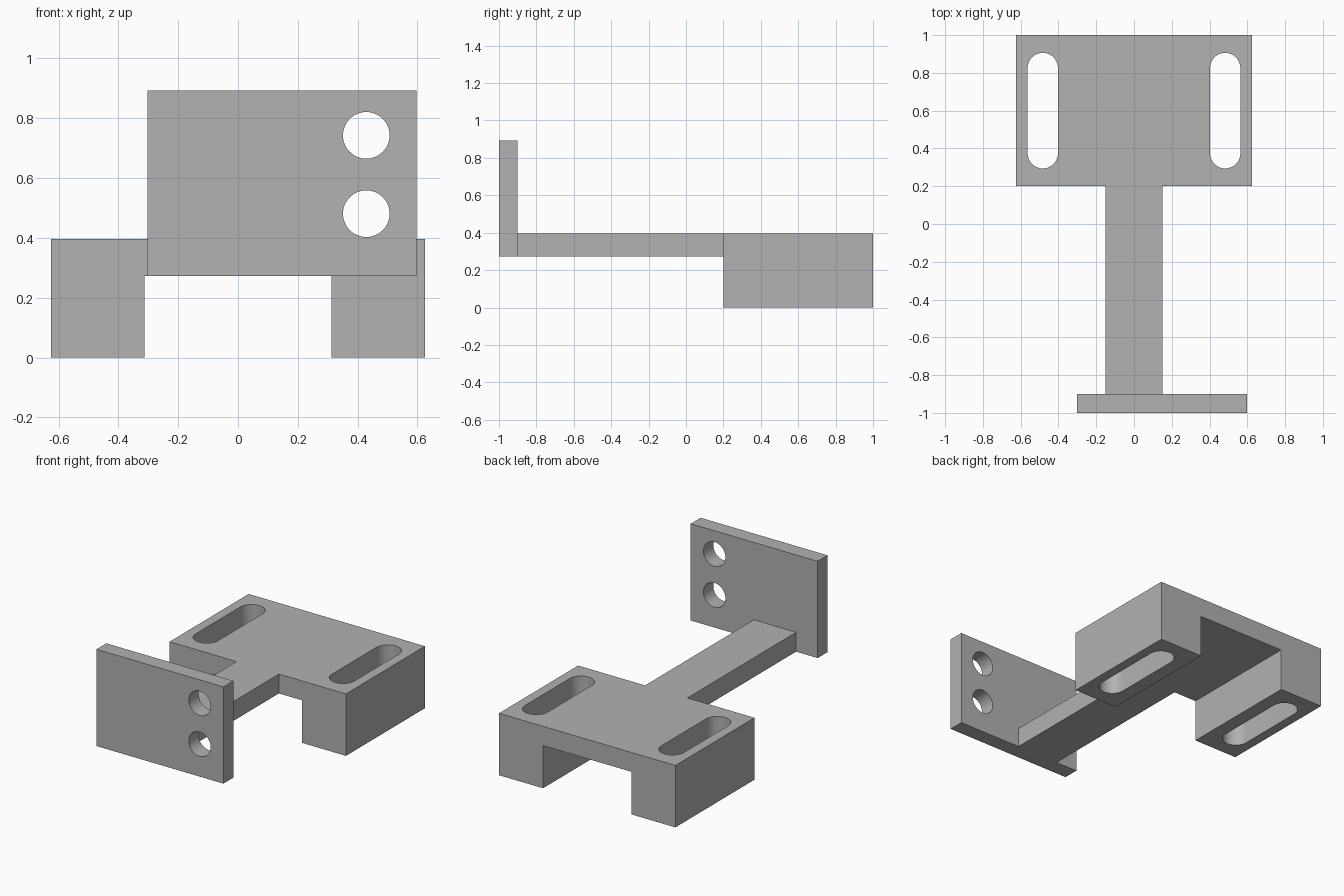
import bpy
import bmesh
from math import cos, sin, pi, radians
from mathutils import Vector

default = bpy.data.objects.get("Cube")
if default:
    bpy.data.objects.remove(default, do_unlink=True)

# Shared dimensions
TOP, UNDER = 0.397, 0.273          # deck top and underside
BACK, STEP, FRONT = 1.0, 0.2, -1.0
PLATE_BACK = -0.9
HALF, LEG_IN = 0.625, 0.313        # base half width, inner leg face
ARM = 0.15

grey = bpy.data.materials.new("plain grey")
grey.use_nodes = True
grey.diffuse_color = (0.445, 0.445, 0.445, 1)
grey.node_tree.nodes["Principled BSDF"].inputs["Base Color"].default_value = grey.diffuse_color


def prism(name, points, direction):
    """Closed solid: a planar outline swept along a direction."""
    bm = bmesh.new()
    face = bm.faces.new([bm.verts.new(p) for p in points])
    swept = bmesh.ops.extrude_face_region(bm, geom=[face], use_keep_orig=True)["geom"]
    verts = [g for g in swept if isinstance(g, bmesh.types.BMVert)]
    bmesh.ops.translate(bm, verts=verts, vec=Vector(direction))
    bmesh.ops.recalc_face_normals(bm, faces=bm.faces)
    mesh = bpy.data.meshes.new(name)
    bm.to_mesh(mesh)
    bm.free()
    mesh.materials.append(grey)
    obj = bpy.data.objects.new(name, mesh)
    bpy.context.collection.objects.link(obj)
    return obj


def box(name, x0, x1, y0, y1, z0, z1):
    outline = [(x0, y0, z0), (x1, y0, z0), (x1, y1, z0), (x0, y1, z0)]
    return prism(name, outline, (0, 0, z1 - z0))


def rounded(cx, cy, radius, reach=0.0, steps=24):
    """Circle, or a slot when reach separates its two half circles."""
    pts = []
    for side in (1, -1):
        start = 0 if side > 0 else pi
        last = steps + 1 if reach else steps
        for i in range(last):
            a = start + pi * i / steps
            pts.append((cx + radius * cos(a), cy + side * reach + radius * sin(a)))
    return pts


def cut(obj, cutters):
    """Subtract the cutters, bake the result and drop the cutters."""
    for c in cutters:
        c.hide_render = True
        mod = obj.modifiers.new("cut", 'BOOLEAN')
        mod.operation, mod.solver, mod.object = 'DIFFERENCE', 'EXACT', c
    bpy.context.view_layer.update()
    deps = bpy.context.evaluated_depsgraph_get()
    baked = bpy.data.meshes.new_from_object(obj.evaluated_get(deps))
    obj.modifiers.clear()
    obj.data = baked
    for c in cutters:
        bpy.data.objects.remove(c, do_unlink=True)


# Two-legged base: bridge profile swept front to back
right_half = [(LEG_IN, UNDER), (LEG_IN, 0), (HALF, 0), (HALF, TOP)]
profile = right_half + [(-x, z) for x, z in reversed(right_half)]
base = prism("slotted_base", [(x, STEP, z) for x, z in profile], (0, BACK - STEP, 0))

# Long slot through each leg
slots = [prism("slot_cutter",
               [(x, y, -0.1) for x, y in rounded(s * 0.483, 0.6, 0.08, 0.226)],
               (0, 0, 0.7)) for s in (-1, 1)]
cut(base, slots)

# Arm joining base and plate
arm = box("connecting_arm", -ARM, ARM, PLATE_BACK, STEP, UNDER, TOP)

# Upright offset plate with two round holes
plate = box("mounting_plate", -0.303, 0.597, FRONT, PLATE_BACK, UNDER, 0.893)
holes = [prism("hole_cutter",
               [(x, FRONT - 0.1, z) for x, z in rounded(0.429, cz, 0.078)],
               (0, 0.3, 0)) for cz in (0.481, 0.743)]
cut(plate, holes)

# Smooth the bores, keep the edges crisp
bpy.ops.object.select_all(action='DESELECT')
for obj in (base, arm, plate):
    obj.select_set(True)
bpy.context.view_layer.objects.active = base
bpy.ops.object.shade_smooth_by_angle(angle=radians(30))
